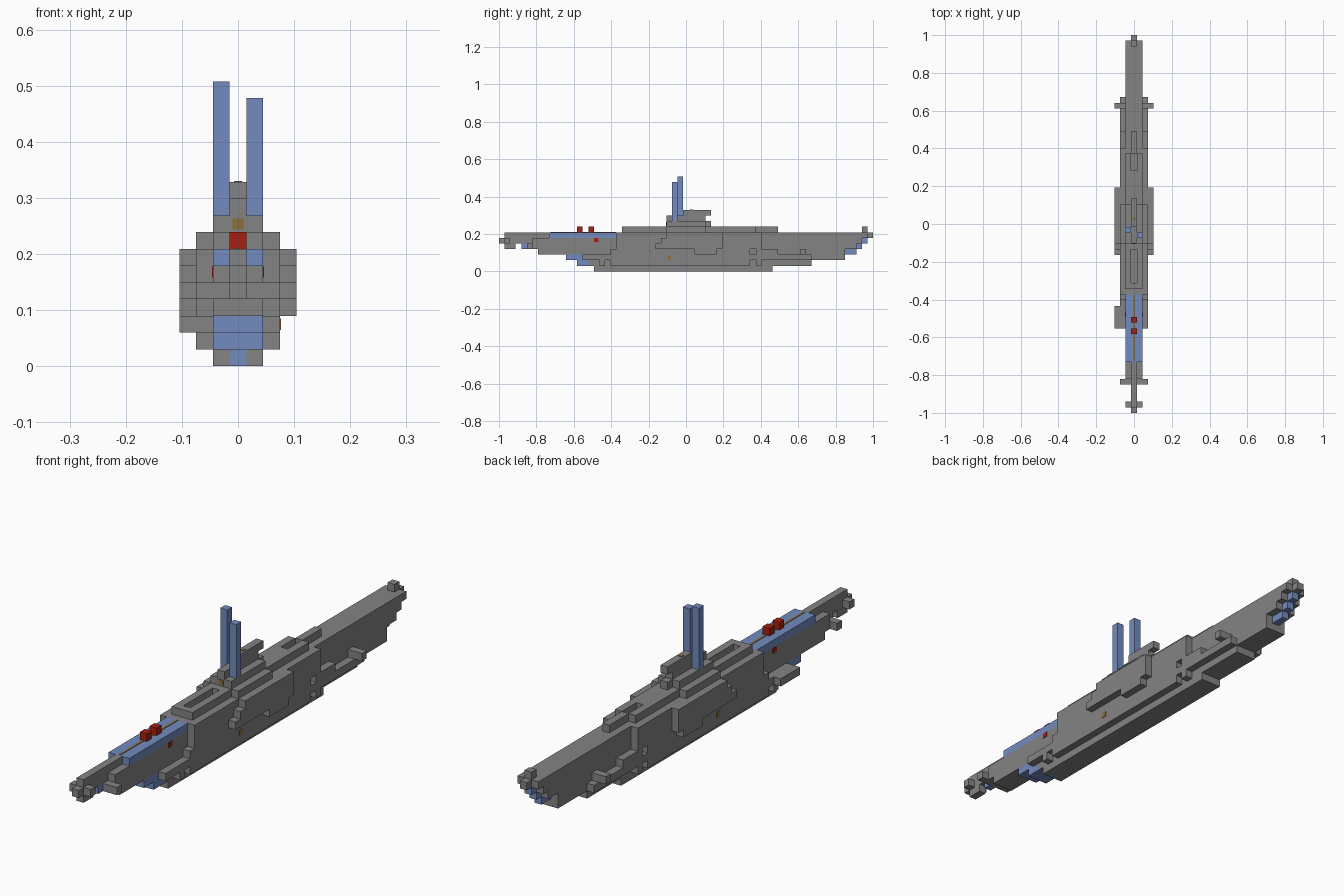
import bpy
import bmesh
from mathutils import Vector

if "Cube" in bpy.data.objects:
    bpy.data.objects.remove(bpy.data.objects["Cube"])

U = 2 / 67  # edge of one block


def material(name, rgb):
    m = bpy.data.materials.new(name)
    m.use_nodes = True
    m.diffuse_color = (*rgb, 1)
    m.node_tree.nodes["Principled BSDF"].inputs["Base Color"].default_value = (*rgb, 1)
    return m


GRAY = material("hull gray", (0.23, 0.23, 0.23))
BLUE = material("steel blue", (0.17, 0.26, 0.52))
RED = material("signal red", (0.39, 0.014, 0.005))
GOLD = material("dull gold", (0.27, 0.16, 0.04))

parts = {}
owner = {}


def block(part, mat, y0, y1, k0, k1, x0, x1):
    """Fill blocks: y in units, layers k0..k1 and columns x0..x1 inclusive."""
    parts[part] = mat
    for j in range(round((y0 + 1) / U), round((y1 + 1) / U)):
        for k in range(k0, k1 + 1):
            for i in range(x0, x1 + 1):
                owner[i, j, k] = part


def band(part, mat, y0, y1, k0, k1, w):
    block(part, mat, y0, y1, k0, k1, -w, w)


def both(part, mat, y0, y1, k0, k1, x0, x1):
    block("left_" + part, mat, y0, y1, k0, k1, x0, x1)
    block("right_" + part, mat, y0, y1, k0, k1, -x1, -x0)


def cut(y0, y1, k0, k1, x0, x1):
    for j in range(round((y0 + 1) / U), round((y1 + 1) / U)):
        for k in range(k0, k1 + 1):
            for i in range(x0, x1 + 1):
                owner.pop((i, j, k), None)


# Hull core, one stepped layer at a time from the keel up
layers = [(-0.49, 0.46), (-0.55, 0.67), (-0.64, 0.84), (-0.79, 0.84),
          (-0.82, 0.91), (-0.82, 0.94), (-0.73, 0.97)]
for k, (y0, y1) in enumerate(layers):
    band("hull", GRAY, y0, y1, k, k, 1)

# Bow nose and its small fins
band("bow", GRAY, -0.97, -0.73, 5, 6, 0)
band("bow", GRAY, -1, -0.97, 5, 5, 0)
band("bow", GRAY, -0.97, -0.91, 4, 4, 0)
band("bow_crossbar", GRAY, -0.97, -0.94, 5, 5, 1)
band("bow_fin", GRAY, -0.85, -0.82, 4, 4, 2)
band("bow_chin", BLUE, -0.88, -0.85, 4, 4, 0)

# Blue foredeck and blue underside steps
band("foredeck", BLUE, -0.73, -0.37, 6, 6, 1)
band("bow_underside", BLUE, -0.64, -0.52, 2, 2, 1)
band("bow_underside", BLUE, -0.58, -0.52, 1, 1, 1)
band("keel_front", BLUE, -0.49, -0.46, 0, 0, 0)

# Stern tip with its blue steps
band("stern", GRAY, 0.97, 1, 6, 6, 0)
band("stern_post", GRAY, 0.94, 0.97, 7, 7, 0)
for y, k in [(0.94, 5), (0.91, 4), (0.88, 3), (0.85, 3)]:
    band("stern_steps", BLUE, y, y + 0.03, k, k, 0)

# Flanks with stepped ends
for k0, k1, y0, y1 in [(4, 6, -0.37, 0.40), (3, 3, -0.40, 0.49),
                       (2, 2, -0.43, 0.67), (1, 1, -0.46, 0.40)]:
    both("flank", GRAY, y0, y1, k0, k1, 2, 2)

# Side bulges
for k, y0, y1 in [(3, 0.04, 0.16), (4, -0.16, 0.19), (5, -0.13, 0.19), (6, -0.10, 0.19)]:
    both("bulge", GRAY, y0, y1, k, k, 3, 3)

# Diving planes
block("left_foreplane", GRAY, -0.55, -0.43, 2, 2, 2, 2)
block("right_foreplane", GRAY, -0.55, -0.43, 2, 2, -3, -2)
both("sternplane", GRAY, 0.60, 0.63, 3, 3, 2, 3)

# Flank vents
for y, k in [(0.34, 3), (0.34, 1), (-0.43, 1)]:
    for x in (-2, 2):
        cut(y, y + 0.03, k, k, x, x)

# Raised casing with open slots
band("casing", GRAY, -0.34, 0.38, 7, 7, 1)
band("casing", GRAY, 0.38, 0.49, 7, 7, 0)
band("casing", GRAY, -0.10, 0.105, 7, 7, 2)
cut(-0.31, -0.13, 7, 7, 0, 0)
cut(0.29, 0.38, 7, 7, 0, 0)

# Conning tower
band("tower", GRAY, -0.10, 0.105, 8, 8, 1)
band("tower", GRAY, 0.105, 0.135, 8, 8, 0)
band("tower", GRAY, -0.10, 0.105, 9, 9, 0)
band("tower", GRAY, -0.015, 0.135, 10, 10, 0)

# Masts
block("left_mast", BLUE, -0.075, -0.045, 9, 15, 1, 1)
block("right_mast", BLUE, -0.045, -0.015, 9, 16, -1, -1)

# Deck buoys
for y in (-0.58, -0.52):
    band("buoys", RED, y, y + 0.03, 7, 7, 0)


def corner(i, j, k):
    return Vector(((i - 0.5) * U, -1 + j * U, k * U))


def build(part):
    """Skin one part, leaving out faces buried against other blocks."""
    bm = bmesh.new()
    for cell in [c for c in owner if owner[c] == part]:
        for axis in range(3):
            for side in (0, 1):
                step = [0, 0, 0]
                step[axis] = 2 * side - 1
                if tuple(a + b for a, b in zip(cell, step)) in owner:
                    continue
                quad = []
                for u, v in ((0, 0), (1, 0), (1, 1), (0, 1)):
                    p = list(cell)
                    p[axis] += side
                    p[(axis + 1) % 3] += u
                    p[(axis + 2) % 3] += v
                    quad.append(bm.verts.new(corner(*p)))
                bm.faces.new(quad if side else quad[::-1])
    bmesh.ops.remove_doubles(bm, verts=bm.verts, dist=U / 100)
    bmesh.ops.dissolve_limit(bm, angle_limit=0.01, verts=bm.verts, edges=bm.edges)
    finish(part, bm, parts[part])


def finish(name, bm, mat):
    mesh = bpy.data.meshes.new(name)
    bm.to_mesh(mesh)
    bm.free()
    mesh.materials.append(mat)
    bpy.context.collection.objects.link(bpy.data.objects.new(name, mesh))


def plate(name, mat, centre, size):
    bm = bmesh.new()
    bmesh.ops.create_cube(bm, size=1)
    bmesh.ops.scale(bm, vec=size, verts=bm.verts)
    bmesh.ops.translate(bm, vec=centre, verts=bm.verts)
    finish(name, bm, mat)


for part in parts:
    build(part)

# Painted details
T = 0.004
plate("deck_stripe", GOLD, (0, -0.55, 7 * U), (0.008, 0.35, T))
plate("tower_front_badge", GOLD, (0, -0.105, 8.5 * U), (0.02, T, 0.02))
plate("tower_top_dot", GOLD, (0, 0.03, 11 * U), (0.015, 0.015, T))
for side, x in (("left", 2.5 * U), ("right", -2.5 * U)):
    plate(side + "_flank_dot", GOLD, (x, -0.09, 0.075), (T, 0.02, 0.02))
    plate(side + "_bow_light", RED, (x * 0.6, -0.48, 0.168), (T, 0.022, 0.02))
